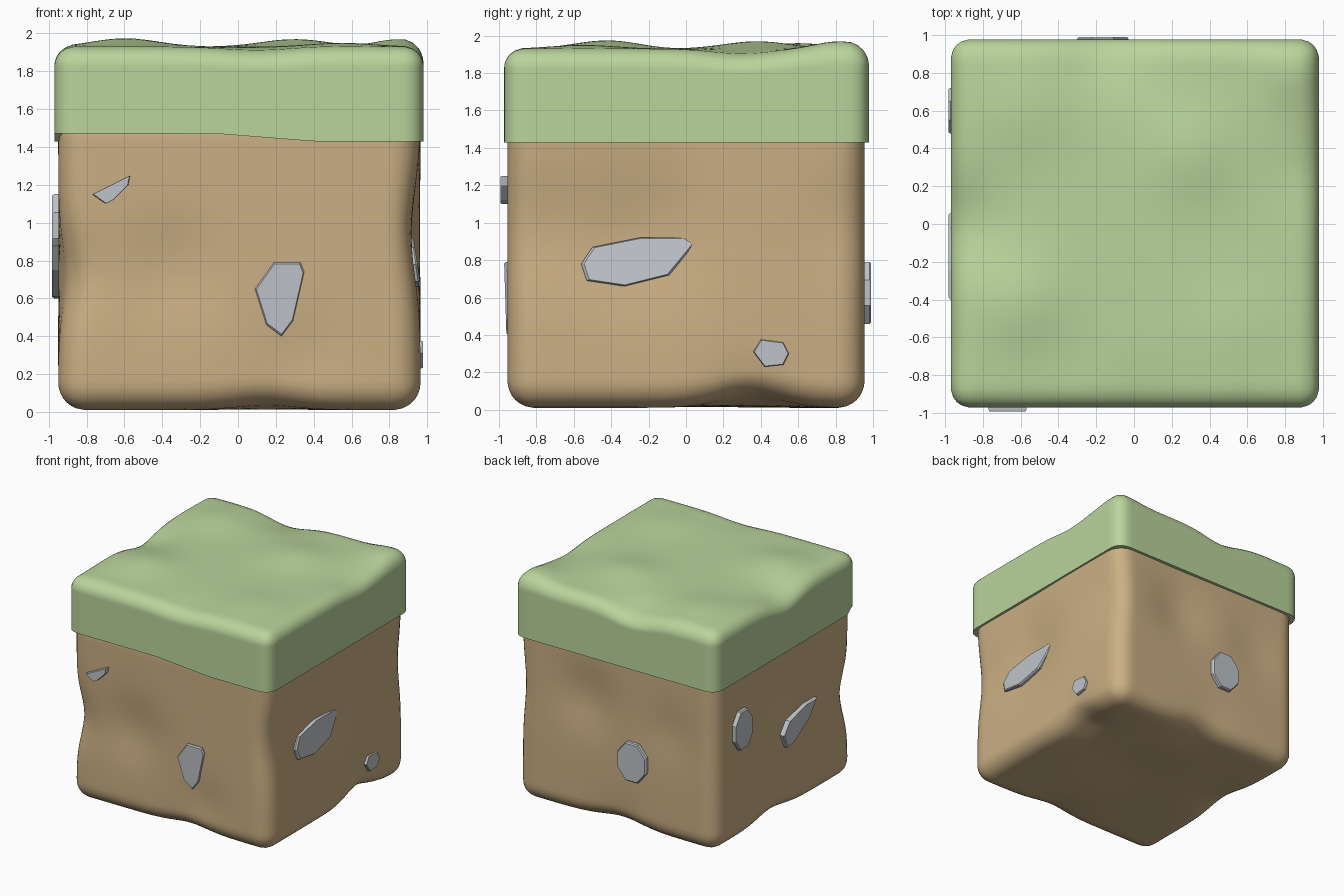
import bpy, bmesh, math
from mathutils import Vector

if "Cube" in bpy.data.objects:
    bpy.data.objects.remove(bpy.data.objects["Cube"])


def material(name, rgb):
    m = bpy.data.materials.new(name)
    m.diffuse_color = (*rgb, 1)
    m.use_nodes = True
    m.node_tree.nodes["Principled BSDF"].inputs["Base Color"].default_value = m.diffuse_color
    return m


GRASS = material("grass green", (0.49, 0.66, 0.33))
DIRT = material("dirt brown", (0.595, 0.43, 0.23))
STONE = material("stone grey", (0.52, 0.545, 0.58))


def finish(bm, name, mat, smooth):
    bmesh.ops.recalc_face_normals(bm, faces=bm.faces)
    me = bpy.data.meshes.new(name)
    bm.to_mesh(me)
    bm.free()
    me.materials.append(mat)
    ob = bpy.data.objects.new(name, me)
    bpy.context.collection.objects.link(ob)
    if smooth:
        bpy.context.view_layer.objects.active = ob
        ob.select_set(True)
        bpy.ops.object.shade_smooth_by_angle(angle=math.radians(40))
        ob.select_set(False)
    return ob


def rounded_box(lo, hi, r, round_bottom):
    """Dense cube with rounded edges; the lower rim may stay sharp."""
    lo, hi = Vector(lo), Vector(hi)
    bm = bmesh.new()
    bmesh.ops.create_cube(bm, size=1)
    bmesh.ops.subdivide_edges(bm, edges=bm.edges[:], cuts=40, use_grid_fill=True)
    in_lo, in_hi = lo + Vector((r, r, r if round_bottom else 0)), hi - Vector((r, r, r))
    for v in bm.verts:
        p = Vector([lo[i] + (v.co[i] + 0.5) * (hi[i] - lo[i]) for i in range(3)])
        q = Vector([min(max(p[i], in_lo[i]), in_hi[i]) for i in range(3)])
        d = p - q
        if d.length > r:
            d *= r / d.length
        v.co = q + d
    return bm


def dent(bm, dents):
    """Push the surface along a vector with a soft falloff: (centre, radius, push)."""
    for v in bm.verts:
        p = v.co.copy()
        for c, rad, push in dents:
            v.co += Vector(push) * math.exp(-((p - Vector(c)).length / rad) ** 2)


# Dirt block with hand-worn hollows
dirt = rounded_box((-0.95, -0.955, 0.01), (0.965, 0.955, 1.6), 0.145, True)
dent(dirt, [
    ((-0.95, -0.95, 0.72), 0.25, (0.05, 0.04, 0)),
    ((-0.35, -0.95, 0.75), 0.28, (0, 0.04, 0)),
    ((0.35, -0.95, 0.30), 0.22, (0, 0.02, 0)),
    ((0.96, -0.85, 0.95), 0.32, (-0.045, 0, 0)),
    ((0.96, -0.25, 0.92), 0.36, (-0.06, 0, 0)),
    ((0.96, 0.90, 1.00), 0.28, (-0.03, 0, 0)),
    ((0.30, 0.95, 1.05), 0.28, (0, -0.04, 0)),
    ((-0.50, 0.95, 0.95), 0.25, (0, -0.02, 0)),
    ((-0.95, 0.20, 1.05), 0.28, (0.03, 0, 0)),
    ((0.90, 0.35, 0.02), 0.24, (-0.03, 0, 0.07)),
    ((0.15, -0.90, 0.02), 0.22, (0, 0.01, 0.03)),
    ((-0.90, 0.10, 0.02), 0.26, (0.02, 0, 0.04)),
    ((0.00, 0.90, 0.02), 0.26, (0, -0.02, 0.04)),
    ((0.10, 0.10, 0.02), 0.35, (0, 0, 0.03)),
])
finish(dirt, "dirt_block", DIRT, True)

# Grass cap with a bumpy top and a slightly raised front lip on the left
BOTTOM = 1.43
cap = rounded_box((-0.97, -0.972, BOTTOM), (0.98, 0.978, 1.93), 0.105, False)
for v in cap.verts:
    if v.co.y < -0.85:
        t = min(max((0.4 - v.co.x) / 0.5, 0), 1)
        v.co.z += 0.04 * t * max(0, 1 - (v.co.z - BOTTOM) / 0.4)
dent(cap, [
    ((-0.60, -0.42, 1.93), 0.25, (0, 0, 0.045)),
    ((0.30, 0.38, 1.93), 0.25, (0, 0, 0.04)),
    ((0.85, 0.82, 1.93), 0.18, (0, 0, 0.04)),
    ((-0.60, 0.60, 1.93), 0.25, (0, 0, 0.03)),
    ((-0.15, 0.97, 1.93), 0.24, (0, 0, -0.06)),
    ((-0.97, 0.00, 1.93), 0.24, (0, 0, -0.07)),
    ((0.10, -0.97, 1.93), 0.24, (0, 0, -0.02)),
    ((0.97, 0.30, 1.93), 0.22, (0, 0, -0.03)),
    ((0.55, -0.55, 1.93), 0.25, (0, 0, 0.02)),
])
finish(cap, "grass_cap", GRASS, True)

# Embedded stones: outlines on each wall (u along the wall, v = height)
WALLS = {
    "front": lambda u, v, d: (u, -d, v),
    "right": lambda u, v, d: (d, u, v),
    "back": lambda u, v, d: (u, d, v),
    "left": lambda u, v, d: (-d, u, v),
}


def stone(name, wall, depth, tilt, outline):
    n = len(outline)
    cu = sum(p[0] for p in outline) / n
    cv = sum(p[1] for p in outline) / n
    bm = bmesh.new()
    rings = []
    for scale, inset in ((1, 0.14), (1, 0.01), (0.95, 0)):
        rings.append([bm.verts.new(WALLS[wall](cu + (u - cu) * scale, cv + (v - cv) * scale,
                                               depth - inset + tilt * (v - cv)))
                      for u, v in outline])
    for a, b in zip(rings, rings[1:]):
        for i in range(n):
            j = (i + 1) % n
            bm.faces.new((a[i], a[j], b[j], b[i]))
    bm.faces.new(rings[0])
    bm.faces.new(rings[-1])
    finish(bm, name, STONE, False)


def oval(cu, cv, ru, rv):
    return [(cu + ru * math.cos(math.pi * (k + 0.5) / 4) / 0.92,
             cv + rv * math.sin(math.pi * (k + 0.5) / 4) / 0.92) for k in range(8)]


stone("front_sliver_stone", "front", 0.993, 0,
      [(-0.77, 1.15), (-0.70, 1.10), (-0.66, 1.12), (-0.58, 1.20), (-0.57, 1.25)])
stone("front_large_stone", "front", 0.967, 0.03,
      [(0.09, 0.65), (0.15, 0.46), (0.23, 0.40), (0.29, 0.48), (0.35, 0.74), (0.33, 0.79), (0.19, 0.79)])
stone("right_large_stone", "right", 0.945, -0.14,
      [(-0.56, 0.78), (-0.53, 0.69), (-0.33, 0.66), (-0.09, 0.72), (0.05, 0.89), (0.0, 0.92),
       (-0.25, 0.92), (-0.50, 0.87)])
stone("right_small_stone", "right", 0.978, 0,
      [(0.36, 0.31), (0.42, 0.23), (0.52, 0.24), (0.55, 0.30), (0.52, 0.36), (0.40, 0.375)])
stone("back_stone", "back", 0.99, 0, oval(-0.165, 0.625, 0.135, 0.165))
stone("left_round_stone", "left", 0.982, 0, oval(0.60, 0.985, 0.12, 0.165))
stone("left_long_stone", "left", 0.982, 0,
      [(0.06, 0.72), (0.01, 0.60), (-0.08, 0.61), (-0.30, 0.75), (-0.40, 0.88), (-0.25, 0.88), (-0.02, 0.82)])
